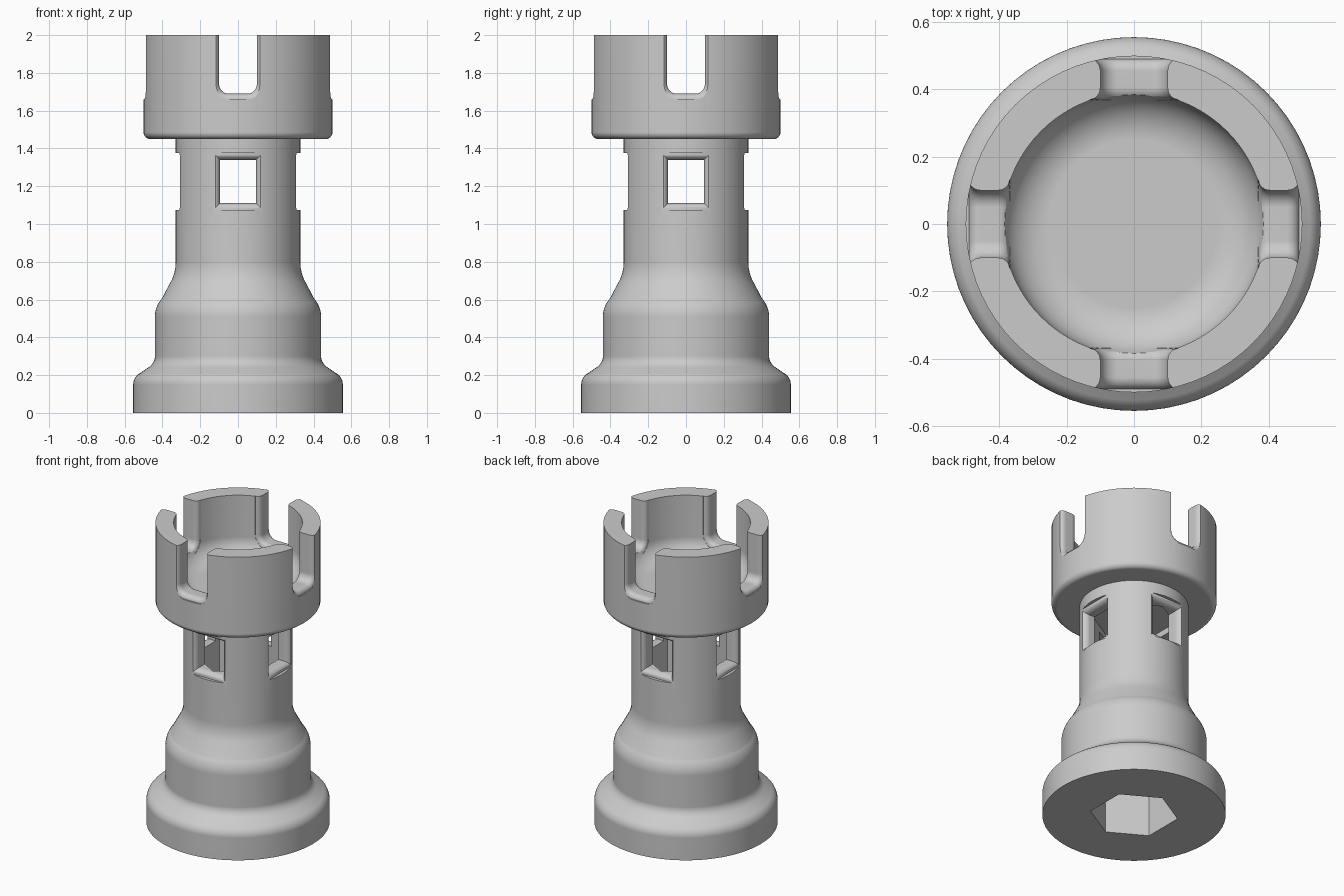
import bpy
import bmesh
from math import sin, cos, pi, radians

if "Cube" in bpy.data.objects:
    bpy.data.objects.remove(bpy.data.objects["Cube"])

SEGMENTS = 72

grey = bpy.data.materials.new("plain_grey")
grey.use_nodes = True
grey.diffuse_color = (0.6, 0.6, 0.6, 1)
grey.node_tree.nodes["Principled BSDF"].inputs["Base Color"].default_value = (0.6, 0.6, 0.6, 1)


def loft(name, rings):
    """Skin a row of equal-length closed rings and cap both ends."""
    bm = bmesh.new()
    loops = [[bm.verts.new(p) for p in ring] for ring in rings]
    for a, b in zip(loops, loops[1:]):
        for i in range(len(a)):
            j = (i + 1) % len(a)
            bm.faces.new((a[i], a[j], b[j], b[i]))
    bm.faces.new(loops[0][::-1])
    bm.faces.new(loops[-1])
    bmesh.ops.recalc_face_normals(bm, faces=bm.faces)
    mesh = bpy.data.meshes.new(name)
    bm.to_mesh(mesh)
    bm.free()
    mesh.materials.append(grey)
    obj = bpy.data.objects.new(name, mesh)
    bpy.context.collection.objects.link(obj)
    return obj


def circle(r, z, n=SEGMENTS):
    return [(r * sin(2 * pi * i / n), r * cos(2 * pi * i / n), z) for i in range(n)]


def arc(cx, cz, rx, rz, start, end, n=8):
    """Points along an elliptical arc, angles in degrees."""
    angles = [radians(start + (end - start) * i / n) for i in range(n + 1)]
    return [(cx + rx * cos(a), cz + rz * sin(a)) for a in angles]


def opening(half_w, z0, z1, corner, grow, steps):
    """Rounded rectangle, widened evenly by grow."""
    w, lo, hi = half_w + grow, z0 - grow, z1 + grow
    if not corner:
        return [(w, hi), (-w, hi), (-w, lo), (w, lo)]
    r = corner + grow
    pts = []
    for sx, cz, start in ((1, hi - r, 0), (-1, hi - r, 90), (-1, lo + r, 180), (1, lo + r, 270)):
        pts += arc(sx * (w - r), cz, r, r, start, start + 90, steps)
    return pts


def channel(name, along_x, sections, half_w, z0, z1, corner=0.0):
    """Cutter running straight through the piece along x or y."""
    rings = []
    mirrored = [(-d, g) for d, g in reversed(sections)] + sections
    for d, grow in mirrored:
        pts = opening(half_w, z0, z1, corner, grow, 6)
        rings.append([(d, u, z) if along_x else (u, d, z) for u, z in pts])
    return loft(name, rings)


def flare(d, depth, grow, n=6):
    """Rounded lip opening outward."""
    return [(d + depth * sin(pi / 2 * i / n), grow * (1 - cos(pi / 2 * i / n))) for i in range(n + 1)]


def cut(target, cutter):
    cutter.hide_render = True
    mod = target.modifiers.new("cut", "BOOLEAN")
    mod.operation = "DIFFERENCE"
    mod.solver = "EXACT"
    mod.object = cutter
    bpy.context.view_layer.objects.active = target
    bpy.ops.object.modifier_apply(modifier=mod.name)
    bpy.data.objects.remove(cutter)


# Turned body: foot, waist, tower, then the hollow cup
profile = [(0.555, 0.0)]
profile += arc(0.485, 0.15, 0.07, 0.07, 0, 65)           # foot shoulder
profile += arc(0.53, 0.30, 0.09, 0.075, 235, 180)        # cove above the foot
profile += arc(0.30, 0.51, 0.14, 0.14, 0, 42)            # waist shoulder
profile += arc(0.50, 0.80, 0.17, 0.20, 215, 180)         # cove into the tower
profile += [(0.33, 1.0), (0.33, 1.45)]
profile += arc(0.465, 1.485, 0.035, 0.035, 270, 360, 6)  # cup underside
profile += [(0.50, 2.0), (0.39, 2.0)]
profile += arc(0.25, 1.72, 0.14, 0.13, 0, -90, 10)       # bowl floor
rook = loft("rook_body", [circle(r, z) for r, z in profile])

# Four arched gaps in the parapet and four windows in the tower
gap_lips = [(0.37 - d, g) for d, g in reversed(flare(0, 0.035, 0.03))]
gap_lips = [(0.37, 0.03)] + [(0.405 - d, g) for d, g in reversed(flare(0, 0.035, 0.03))][1:]
gap_lips += flare(0.455, 0.035, 0.03) + [(0.7, 0.03)]
window_lips = flare(0.27, 0.04, 0.035) + [(0.6, 0.036)]
for along_x in (True, False):
    cut(rook, channel("gap_cutter", along_x, gap_lips, 0.10, 1.69, 2.3, 0.05))
    cut(rook, channel("window_cutter", along_x, window_lips, 0.095, 1.11, 1.34))

# Six-sided bore up the middle
cut(rook, loft("bore_cutter", [circle(0.267, z, 6) for z in (-0.1, 1.38)]))

# Smooth turning, crisp edges
for obj in bpy.context.selected_objects:
    obj.select_set(False)
rook.select_set(True)
bpy.context.view_layer.objects.active = rook
bpy.ops.object.shade_smooth_by_angle(angle=radians(35))
weighted = rook.modifiers.new("even_shading", "WEIGHTED_NORMAL")
weighted.keep_sharp = True
